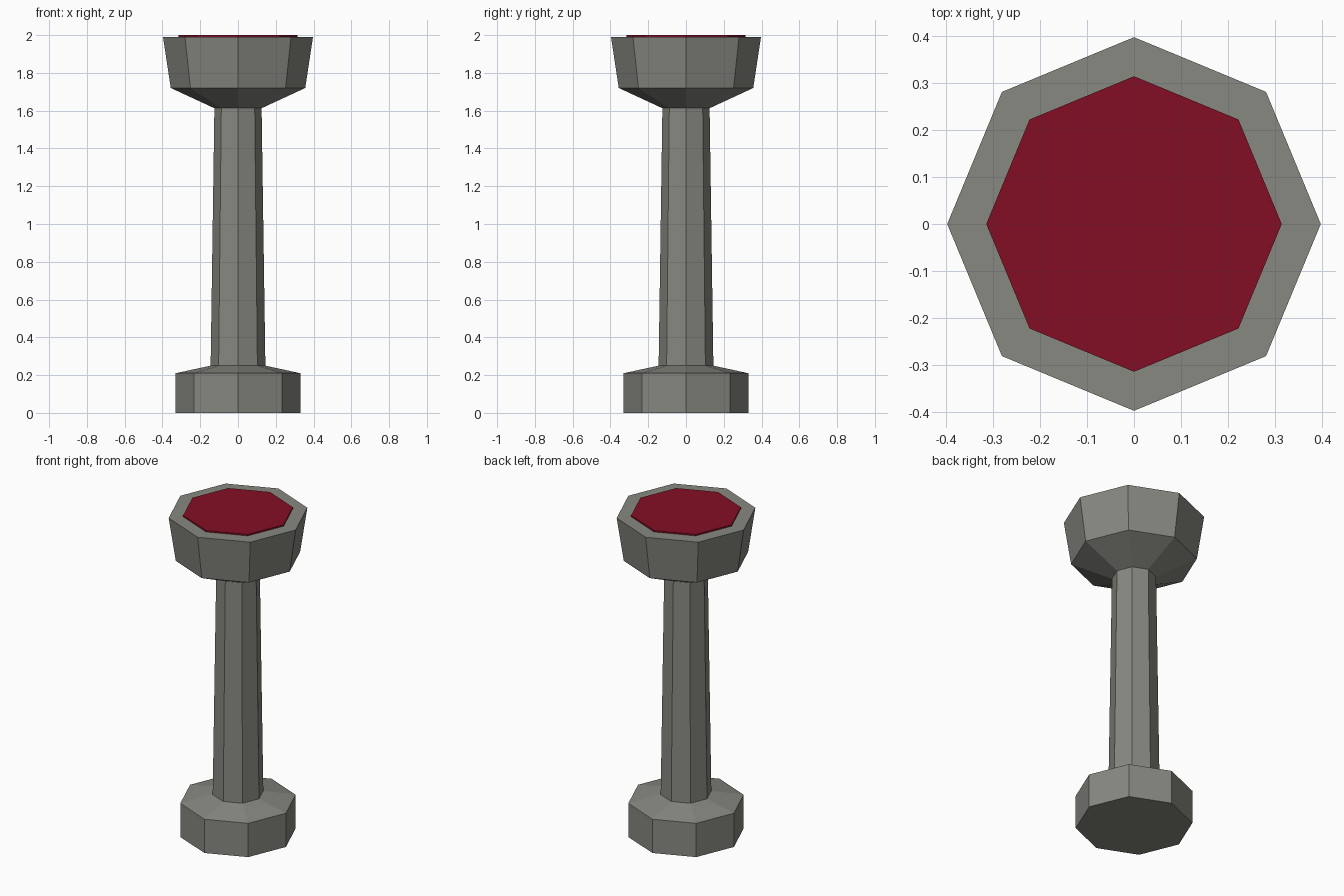
import bpy, bmesh, math

if "Cube" in bpy.data.objects:
    bpy.data.objects.remove(bpy.data.objects["Cube"])

SIDES = 8


def material(name, rgb):
    m = bpy.data.materials.new(name)
    m.diffuse_color = (*rgb, 1.0)
    m.use_nodes = True
    m.node_tree.nodes["Principled BSDF"].inputs["Base Color"].default_value = m.diffuse_color
    return m


def lathe(name, profile, mat):
    """Turn a (radius, height) profile into a closed eight-sided solid."""
    bm = bmesh.new()
    rings = [[bm.verts.new((r * math.cos(math.tau * i / SIDES),
                            r * math.sin(math.tau * i / SIDES), z))
              for i in range(SIDES)] for r, z in profile]
    for low, high in zip(rings, rings[1:]):
        for i in range(SIDES):
            j = (i + 1) % SIDES
            bm.faces.new((low[i], low[j], high[j], high[i]))
    bm.faces.new(rings[0][::-1])
    bm.faces.new(rings[-1])
    mesh = bpy.data.meshes.new(name)
    bm.to_mesh(mesh)
    bm.free()
    mesh.materials.append(mat)
    ob = bpy.data.objects.new(name, mesh)
    bpy.context.collection.objects.link(ob)
    return ob


stone = material("stone_grey", (0.246, 0.246, 0.220))
red = material("dark_red", (0.227, 0.0045, 0.0185))

# Foot, tapered shaft and flared bowl in one turned body
lathe("pedestal", [(0.33, 0), (0.33, 0.21), (0.145, 0.25), (0.125, 1.613),
                   (0.356, 1.72), (0.397, 1.99)], stone)

# Thin red surface filling the bowl
lathe("bowl_filling", [(0.314, 1.991), (0.314, 2.0)], red)
